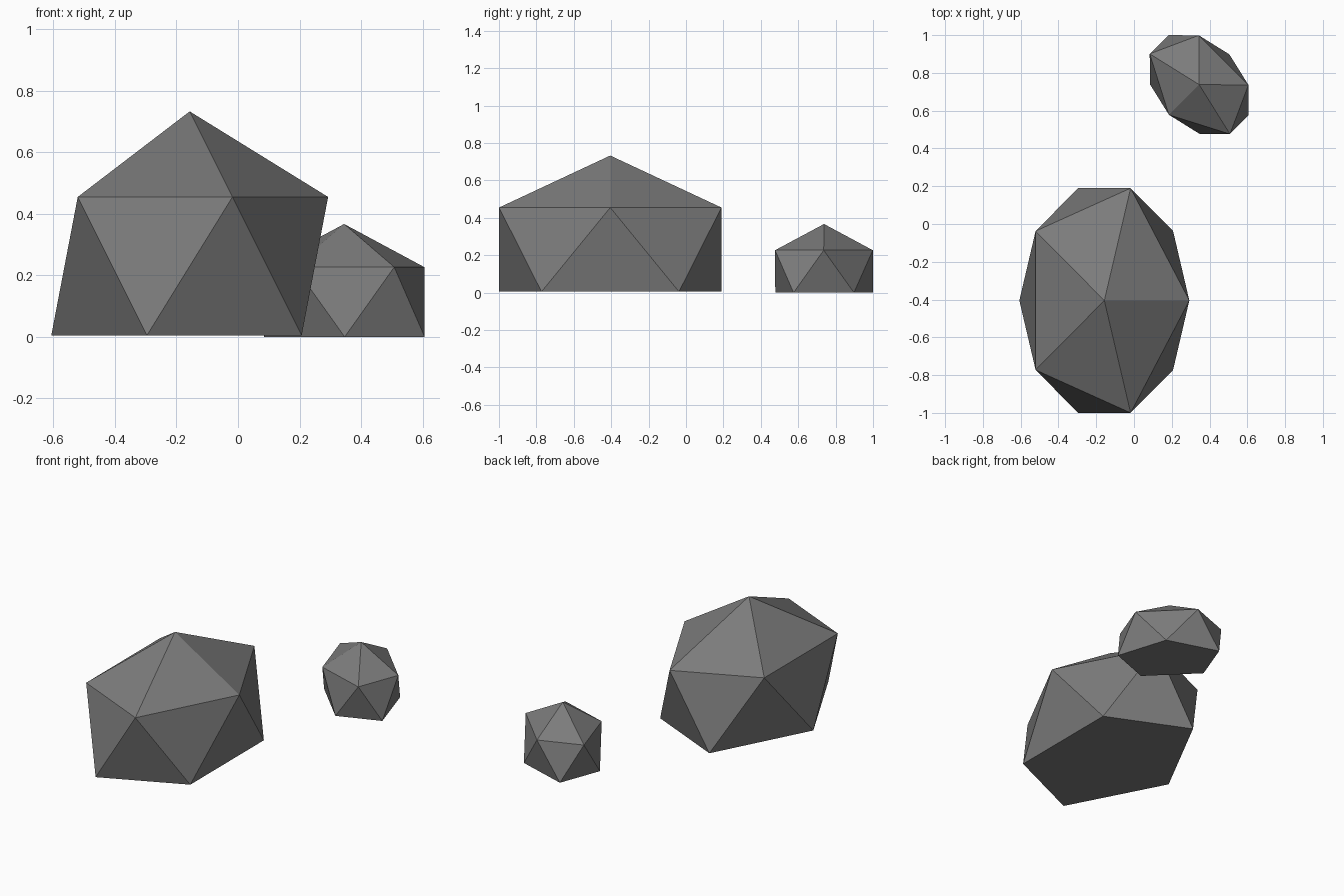
import bpy, math

if "Cube" in bpy.data.objects:
    bpy.data.objects.remove(bpy.data.objects["Cube"])

# Dark stone colour
stone = bpy.data.materials.new("dark_stone")
stone.diffuse_color = (0.2, 0.2, 0.2, 1)
stone.use_nodes = True
stone.node_tree.nodes["Principled BSDF"].inputs["Base Color"].default_value = stone.diffuse_color

def rock(name, centre, scale, turn):
    # Squashed low-poly boulder with its underside flattened
    bpy.ops.mesh.primitive_ico_sphere_add(subdivisions=1, radius=1, location=centre,
                                          rotation=(0, 0, turn))
    ob = bpy.context.object
    ob.name = name
    ob.scale = scale
    ob.data.materials.append(stone)
    floor = -1 / math.sqrt(5)          # height of the lower vertex ring
    for v in ob.data.vertices:
        v.co.z = max(v.co.z, floor)
    return ob

# Large boulder
rock("large_rock", (-0.157, -0.405, 0.230), (0.503, 0.699, 0.503), 0)
# Small boulder, turned
rock("small_rock", (0.345, 0.738, 0.1135), (0.253, 0.353, 0.2535), math.radians(225))
